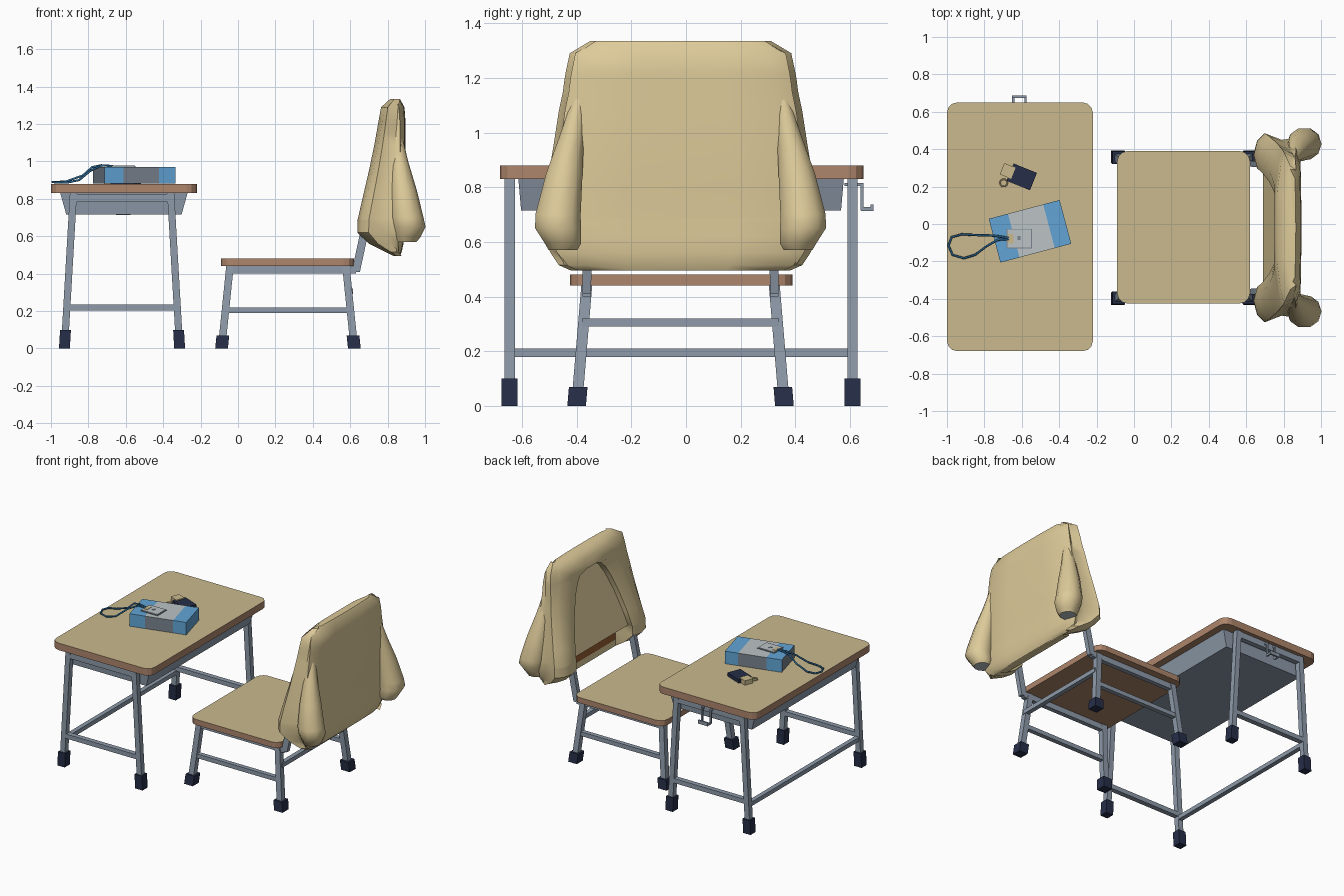
import bpy, bmesh, math
from mathutils import Vector, Matrix

if "Cube" in bpy.data.objects:
    bpy.data.objects.remove(bpy.data.objects["Cube"])


def mat(name, r, g, b):
    m = bpy.data.materials.new(name)
    lin = lambda c: ((c / 255 + 0.055) / 1.055) ** 2.4 if c > 10 else c / 255 / 12.92
    m.diffuse_color = (lin(r), lin(g), lin(b), 1)
    m.use_nodes = True
    m.node_tree.nodes["Principled BSDF"].inputs["Base Color"].default_value = m.diffuse_color
    return m


TAN = mat("pale wood", 203, 186, 142)
BROWN = mat("brown edge", 174, 134, 108)
METAL = mat("blue grey metal", 142, 155, 170)
NAVY = mat("navy rubber", 38, 46, 72)
CLOTH = mat("beige cloth", 222, 203, 154)
RUST = mat("rust wood", 150, 92, 48)
BLUE = mat("sky blue", 98, 165, 214)
PALE = mat("pale grey", 188, 195, 198)
PAGES = mat("slate grey", 120, 130, 142)
CORD = mat("cord blue", 45, 105, 150)


def mesh(name, verts, faces, mats, rule=None, smooth=None):
    me = bpy.data.meshes.new(name)
    me.from_pydata([tuple(v) for v in verts], [], faces)
    bm = bmesh.new()
    bm.from_mesh(me)
    bmesh.ops.recalc_face_normals(bm, faces=bm.faces)
    bm.normal_update()
    for f in bm.faces:
        f.material_index = rule(f) if rule else 0
    bm.to_mesh(me)
    bm.free()
    for m in mats:
        me.materials.append(m)
    ob = bpy.data.objects.new(name, me)
    bpy.context.collection.objects.link(ob)
    if smooth:
        bpy.ops.object.select_all(action='DESELECT')
        ob.select_set(True)
        bpy.context.view_layer.objects.active = ob
        bpy.ops.object.shade_smooth_by_angle(angle=math.radians(smooth))
    return ob


def loft(name, rings, mats, rule=None, smooth=None):
    n = len(rings[0])
    faces = [tuple(range(n)), tuple(range((len(rings) - 1) * n, len(rings) * n))]
    for i in range(len(rings) - 1):
        for j in range(n):
            k = (j + 1) % n
            faces.append((i * n + j, i * n + k, i * n + n + k, i * n + n + j))
    return mesh(name, [v for r in rings for v in r], faces, mats, rule, smooth)


def beam(name, p, q, u, v, m):
    """Bar from p to q with half-size vectors u and v."""
    p, q, u, v = map(Vector, (p, q, u, v))
    return loft(name, [[c + a * u + b * v for a, b in ((-1, -1), (1, -1), (1, 1), (-1, 1))]
                       for c in (p, q)], [m])


def slab(name, x0, x1, y0, y1, z0, z1, r):
    """Board with rounded corners, pale top and brown sides."""
    out = []
    for cx, cy, a0 in ((x1 - r, y1 - r, 0), (x0 + r, y1 - r, 90), (x0 + r, y0 + r, 180), (x1 - r, y0 + r, 270)):
        for s in range(4):
            a = math.radians(a0 + 30 * s)
            out.append((cx + r * math.cos(a), cy + r * math.sin(a)))
    loft(name, [[(x, y, z) for x, y in out] for z in (z0, z1)], [TAN, BROWN],
         lambda f: 0 if f.normal.z > 0.9 else 1)


def legs(name, cx, cy, top, bot, zt, foot_h, w, fw):
    """Four splayed legs with rubber feet; top/bot are half spacings."""
    for sx in (-1, 1):
        for sy in (-1, 1):
            t = Vector((cx + sx * top[0], cy + sy * top[1], zt))
            b = Vector((cx + sx * bot[0], cy + sy * bot[1], 0.0))
            m = b.lerp(t, foot_h / zt)
            beam(name + "_leg", b.lerp(t, 0.05), t, (w, 0, 0), (0, w, 0), METAL)
            beam(name + "_foot", b, m, (fw, 0, 0), (0, fw, 0), NAVY)


# Desk
slab("desk_top", -1.0, -0.22, -0.68, 0.65, 0.83, 0.88, 0.055)
legs("desk", -0.62, -0.018, (0.26, 0.627), (0.308, 0.627), 0.83, 0.10, 0.019, 0.029)
loft("desk_tray", [[(-0.61 + a * hx, -0.018 + b * hy, z) for a, b in ((-1, -1), (1, -1), (1, 1), (-1, 1))]
                   for hx, hy, z in ((0.308, 0.585, 0.715), (0.34, 0.595, 0.83))], [METAL])
for y in (-0.645, 0.609):
    beam("desk_side_bar", (-0.91, y, 0.22), (-0.33, y, 0.22), (0, 0.018, 0), (0, 0, 0.016), METAL)
    beam("desk_upper_rail", (-0.89, y, 0.805), (-0.35, y, 0.805), (0, 0.018, 0), (0, 0, 0.022), METAL)
beam("desk_long_bar", (-0.915, -0.64, 0.195), (-0.915, 0.6, 0.195), (0.016, 0, 0), (0, 0, 0.015), METAL)

# Bag hook on the desk end
for x in (-0.645, -0.58):
    beam("hook_mount", (x, 0.58, 0.81), (x, 0.65, 0.81), (0.006, 0, 0), (0, 0, 0.006), METAL)
    beam("hook_drop", (x, 0.644, 0.815), (x, 0.644, 0.715), (0.006, 0, 0), (0, 0.006, 0), METAL)
    beam("hook_arm", (x, 0.64, 0.72), (x, 0.685, 0.72), (0.006, 0, 0), (0, 0, 0.007), METAL)
beam("hook_tip", (-0.651, 0.68, 0.725), (-0.574, 0.68, 0.725), (0, 0.006, 0), (0, 0, 0.012), METAL)

# Chair
slab("seat", -0.09, 0.62, -0.425, 0.39, 0.44, 0.48, 0.055)
legs("chair", 0.267, -0.02, (0.31, 0.343), (0.355, 0.38), 0.44, 0.07, 0.02, 0.034)
for s in (-1, 1):
    beam("chair_side_bar", (-0.06, -0.02 + s * 0.362, 0.205), (0.595, -0.02 + s * 0.362, 0.205),
         (0, 0.016, 0), (0, 0, 0.015), METAL)
    beam("chair_seat_rail", (-0.05, -0.02 + s * 0.343, 0.42), (0.63, -0.02 + s * 0.343, 0.42),
         (0, 0.016, 0), (0, 0, 0.02), METAL)
    beam("back_post", (0.63, -0.02 + s * 0.343, 0.41), (0.80, -0.02 + s * 0.335, 1.2),
         (0.022, 0, 0), (0, 0.016, 0), METAL)
beam("chair_back_bar", (0.6, -0.38, 0.305), (0.6, 0.34, 0.305), (0.016, 0, 0), (0, 0, 0.015), METAL)

# Jacket body: rows of height, half width, front x, back x
rows = [(1.335, 0.33, 0.815, 0.86), (1.29, 0.405, 0.765, 0.885), (1.22, 0.42, 0.752, 0.89),
        (1.19, 0.425, 0.747, 0.89), (1.15, 0.43, 0.74, 0.89), (1.08, 0.445, 0.727, 0.89),
        (0.95, 0.465, 0.70, 0.89), (0.8, 0.49, 0.665, 0.885), (0.69, 0.505, 0.64, 0.88),
        (0.685, 0.505, 0.64, 0.88), (0.62, 0.505, 0.638, 0.88), (0.56, 0.475, 0.70, 0.88),
        (0.515, 0.445, 0.79, 0.87), (0.495, 0.40, 0.83, 0.86)]
rings = []
for z, w, xf, xb in rows:
    t = min(1.0, max(0.0, (1.21 - z) / 0.5))
    a = 0.05 + 0.26 * t ** 0.45                       # half width of the arched opening
    xin = xf if z > 1.2 else 0.68 + (z - 0.65) * 0.25
    if z < 0.69:
        xin = max(0.79, xf)
    mid = (xf + xb) / 2 + 0.03
    half = [(xf + 0.02 if z < 1.2 else xf, a + 0.006), (xf, a + (w - a) * 0.4), (xf + 0.02, a + (w - a) * 0.8),
            (xf * 0.6 + mid * 0.4, w), (mid, w * 0.93), (xb - 0.025, w * 0.95), (xb, w * 0.8), (xb + 0.004, w * 0.4)]
    ring = [(xin, a * k) for k in (1, 0.5, 0, -0.5, -1)]
    ring += [(x, -y) for x, y in half] + [(xb + 0.005, 0)] + half[::-1]
    rings.append([(x, y - 0.02, z) for x, y in ring])


def lining(f):
    c = f.calc_center_median()
    return 1 if c.z < 0.688 and c.z > 0.56 and abs(c.y + 0.02) < 0.30 and f.normal.x < -0.3 and c.x > 0.77 else 0


loft("jacket_body", rings, [CLOTH, RUST], lining, 42)

# Jacket sleeves hanging behind
for s in (-1, 1):
    tube = []
    for x, y, z, r in ((0.85, 0.36, 1.17, 0.02), (0.865, 0.395, 1.0, 0.045), (0.885, 0.425, 0.85, 0.07),
                       (0.905, 0.448, 0.70, 0.087), (0.915, 0.448, 0.65, 0.088), (0.905, 0.43, 0.595, 0.07),
                       (0.90, 0.43, 0.57, 0.055)):
        tube.append([(x + r * math.cos(k * math.pi / 5), s * (y + r * math.sin(k * math.pi / 5)) - 0.02, z)
                     for k in range(10)])
    loft("sleeve", tube, [CLOTH, PALE], lambda f: 1 if f.normal.z < -0.95 else 0, 50)

# Book with blue ends
turn = Matrix.Translation((-0.556, -0.039, 0)) @ Matrix.Rotation(math.radians(14.9), 4, 'Z')
book = [[turn @ Vector((u, v, z)) for v, z in ((-0.121, 0.881), (0.121, 0.881), (0.121, 0.97), (-0.121, 0.97))]
        for u in (-0.196, -0.09, 0.105, 0.196)]


def book_colour(f):
    u = (turn.inverted() @ f.calc_center_median()).x
    if u < -0.19:
        return 2
    if -0.09 < u < 0.1:
        return 1 if f.normal.z > 0.5 else 2
    return 0


loft("book", book, [BLUE, PALE, PAGES], book_colour)


def block(name, cx, cy, z0, z1, sx, sy, ang, m):
    r = Matrix.Rotation(math.radians(ang), 3, 'Z')
    beam(name, (cx, cy, z0), (cx, cy, z1), r @ Vector((sx / 2, 0, 0)), r @ Vector((0, sy / 2, 0)), m)


# Name tag on the book
block("tag_frame", -0.613, -0.078, 0.968, 0.974, 0.135, 0.105, 0, PAGES)
block("tag_face", -0.613, -0.078, 0.968, 0.977, 0.125, 0.095, 0, PALE)
block("tag_clip", -0.66, -0.078, 0.97, 0.979, 0.03, 0.05, 0, TAN)
block("tag_dot", -0.615, -0.075, 0.97, 0.979, 0.018, 0.022, 0, PAGES)

# Navy pouch with pale charm
block("pouch", -0.6, 0.252, 0.88, 0.905, 0.135, 0.10, -22, NAVY)
block("charm", -0.675, 0.283, 0.88, 0.912, 0.065, 0.065, -22, TAN)


def wire(name, pts, r, m, cyclic=False):
    cu = bpy.data.curves.new(name, 'CURVE')
    cu.dimensions = '3D'
    cu.bevel_depth = r
    cu.bevel_resolution = 1
    sp = cu.splines.new('POLY')
    sp.points.add(len(pts) - 1)
    for p, c in zip(sp.points, pts):
        p.co = (*c, 1)
    sp.use_cyclic_u = cyclic
    cu.materials.append(m)
    bpy.context.collection.objects.link(bpy.data.objects.new(name, cu))


# Lanyard and key ring
wire("lanyard", [(-0.67, -0.075, 0.976), (-0.73, -0.065, 0.98), (-0.78, -0.06, 0.97), (-0.83, -0.06, 0.925),
                 (-0.92, -0.055, 0.893), (-0.975, -0.07, 0.89), (-0.992, -0.115, 0.89), (-0.97, -0.165, 0.888),
                 (-0.91, -0.183, 0.888), (-0.85, -0.165, 0.90), (-0.79, -0.12, 0.95), (-0.73, -0.085, 0.978),
                 (-0.67, -0.08, 0.976)], 0.006, CORD)
wire("key_ring", [(-0.697 + 0.02 * math.cos(k * math.pi / 5), 0.22 + 0.02 * math.sin(k * math.pi / 5), 0.886)
                  for k in range(10)], 0.004, TAN, True)
